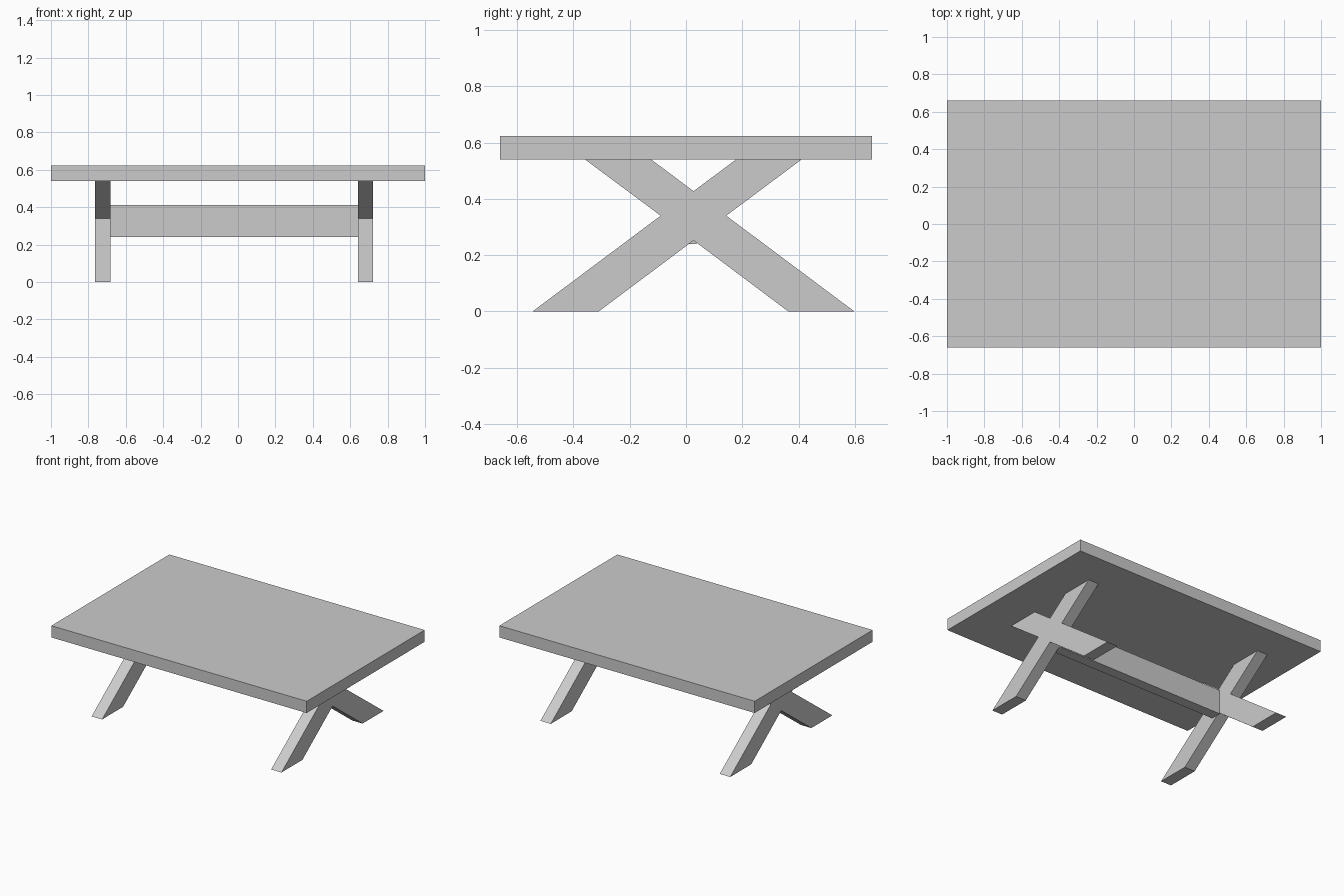
import bpy, bmesh
from mathutils import Vector

if "Cube" in bpy.data.objects:
    bpy.data.objects.remove(bpy.data.objects["Cube"])


def box(name, lo, hi):
    """Axis-aligned box between two corners."""
    lo, hi = Vector(lo), Vector(hi)
    bm = bmesh.new()
    bmesh.ops.create_cube(bm, size=1)
    bmesh.ops.scale(bm, vec=hi - lo, verts=bm.verts)
    bmesh.ops.translate(bm, vec=(lo + hi) / 2, verts=bm.verts)
    return finish(name, bm)


def extruded_yz(name, profile, x0, x1):
    """Extrude a (y, z) outline along x."""
    bm = bmesh.new()
    face = bm.faces.new([bm.verts.new((x0, y, z)) for y, z in profile])
    ext = bmesh.ops.extrude_face_region(bm, geom=[face])
    moved = [g for g in ext["geom"] if isinstance(g, bmesh.types.BMVert)]
    bmesh.ops.translate(bm, vec=(x1 - x0, 0, 0), verts=moved)
    return finish(name, bm)


def finish(name, bm):
    bmesh.ops.recalc_face_normals(bm, faces=bm.faces)
    mesh = bpy.data.meshes.new(name)
    bm.to_mesh(mesh)
    bm.free()
    obj = bpy.data.objects.new(name, mesh)
    bpy.context.collection.objects.link(obj)
    return obj


# Table top slab
box("table_top", (-1, -0.66, 0.54), (1, 0.66, 0.623))

# Crossed trestle legs, one X outline used at both ends
cross = [(-0.545, 0), (-0.31, 0), (0.027, 0.252), (0.363, 0), (0.598, 0),
         (0.143, 0.34), (0.411, 0.54), (0.178, 0.54), (0.027, 0.427),
         (-0.124, 0.54), (-0.359, 0.54), (-0.09, 0.34)]
for name, x0, x1 in (("left_cross_leg", -0.765, -0.683),
                     ("right_cross_leg", 0.641, 0.722)):
    extruded_yz(name, cross, x0, x1)

# Stretcher plank joining the two crosses
box("stretcher", (-0.683, -0.038, 0.24), (0.641, 0.037, 0.412))
